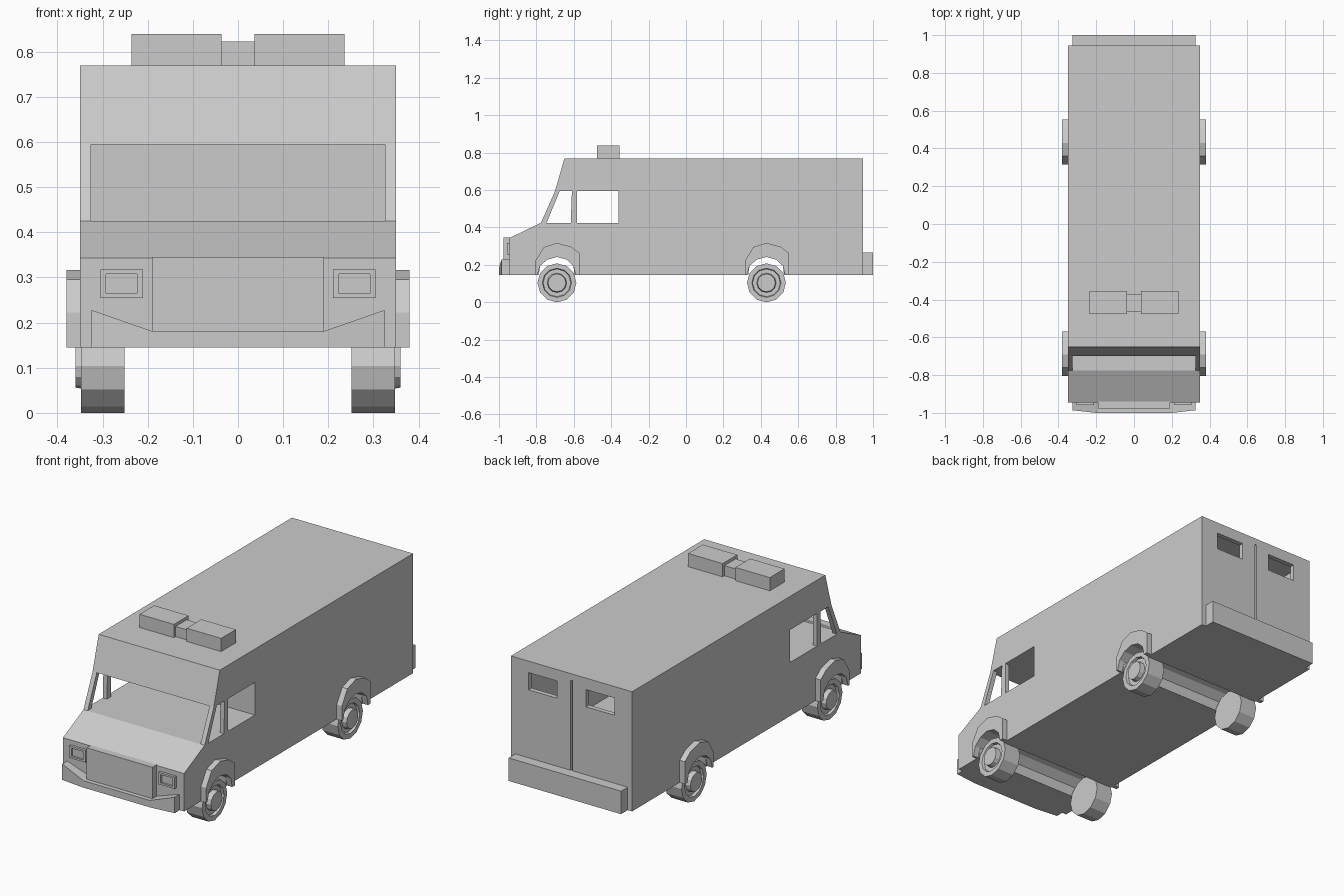
import bpy, bmesh, math

if "Cube" in bpy.data.objects:
    bpy.data.objects.remove(bpy.data.objects["Cube"])


def make_object(name, bm):
    bmesh.ops.recalc_face_normals(bm, faces=bm.faces)
    mesh = bpy.data.meshes.new(name)
    bm.to_mesh(mesh)
    bm.free()
    obj = bpy.data.objects.new(name, mesh)
    bpy.context.collection.objects.link(obj)
    return obj


def prism(name, pts, axis, a, b):
    """Extrude a 2D outline from a to b along the given axis."""
    def place(p, d):
        return {'X': (d, p[0], p[1]), 'Y': (p[0], d, p[1]), 'Z': (p[0], p[1], d)}[axis]
    bm = bmesh.new()
    face = bm.faces.new([bm.verts.new(place(p, a)) for p in pts])
    new = bmesh.ops.extrude_face_region(bm, geom=[face])['geom']
    step = [q - p for p, q in zip(place((0, 0), a), place((0, 0), b))]
    bmesh.ops.translate(bm, vec=step, verts=[v for v in new if isinstance(v, bmesh.types.BMVert)])
    if not any(f == face for f in bm.faces):
        bmesh.ops.holes_fill(bm, edges=bm.edges)
    return make_object(name, bm)


def box(name, x0, x1, y0, y1, z0, z1):
    return prism(name, [(x0, y0), (x1, y0), (x1, y1), (x0, y1)], 'Z', z0, z1)


def boolean(obj, cutter, op='DIFFERENCE'):
    cutter.hide_render = True
    mod = obj.modifiers.new("cut", 'BOOLEAN')
    mod.operation, mod.solver, mod.object = op, 'EXACT', cutter
    bpy.context.view_layer.objects.active = obj
    bpy.ops.object.modifier_apply(modifier=mod.name)
    bpy.data.objects.remove(cutter)


def lathe(name, profile, sides, cy, cz, side):
    """Closed solid turned about the x axis from (x, radius) pairs."""
    bm = bmesh.new()
    rings = []
    for x, r in profile:
        angles = [2 * math.pi * i / sides - math.pi / 2 for i in range(sides)]
        rings.append([bm.verts.new((side * x, cy + r * math.cos(t), cz + r * math.sin(t)))
                      for t in angles])
    for p, q in zip(rings, rings[1:]):
        for i in range(sides):
            j = (i + 1) % sides
            bm.faces.new((p[i], p[j], q[j], q[i]))
    bm.faces.new(rings[0])
    bm.faces.new(rings[-1])
    return make_object(name, bm)


# Van body from its side profile
body = prism("body", [(-.945, .145), (-.945, .343), (-.775, .425), (-.70, .595),
                      (-.65, .77), (.945, .77), (.945, .145)], 'X', -.35, .35)

# Cab space opening through the windscreen, and hollow cargo space
boolean(body, prism("cab_cut", [(-.775, .425), (-.90, .425), (-.90, .595), (-.36, .595),
                                (-.36, .425)], 'X', -.326, .326))
boolean(body, box("cargo_cut", -.326, .326, -.335, .92, .27, .745))

# Side windows
boolean(body, prism("quarter_window_cut", [(-.745, .425), (-.675, .595), (-.61, .595),
                                           (-.616, .425)], 'X', -.5, .5))
boolean(body, box("door_window_cut", -.5, .5, -.583, -.36, .425, .595))

# Rear door windows and the gap between the doors
for s in (-1, 1):
    a, b = sorted((s * .084, s * .248))
    boolean(body, box("rear_window_cut", a, b, .90, 1, .62, .71))
boolean(body, box("door_gap_cut", -.005, .005, .93, 1, .2, .735))

# Wheel wells, fender flares and wheels
outer = [(-.115, .145), (-.115, .222), (-.07, .295), (0, .317), (.075, .297),
         (.122, .262), (.122, .145)]
inner = [(.10, .145), (.088, .195), (.052, .228), (0, .242), (-.052, .228),
         (-.09, .195), (-.105, .145)]
for label, cy in (("front", -.69), ("rear", .43)):
    well = [(cy + y, z) for y, z in inner]
    well[0], well[-1] = (well[0][0], .10), (well[-1][0], .10)
    boolean(body, prism("wheel_well_cut", well, 'X', -.5, .5))
    arch = [(cy + y, z) for y, z in outer + inner]
    for s, side in ((1, "right"), (-1, "left")):
        prism(f"{label}_{side}_fender", arch, 'X', s * .345, s * .38)
        lathe(f"{label}_{side}_wheel",
              [(.252, .104), (.348, .104), (.348, .078), (.335, .074),
               (.335, .052), (.36, .048)], 12, cy, .104, s)

# Bumpers; the front one has raised, tapered ends
bumper = prism("front_bumper", [(-.325, .145), (-.325, .228), (-.19, .181), (.19, .181),
                                (.325, .228), (.325, .145)], 'Y', -1.1, -.94)
boolean(bumper, prism("bumper_plan", [(-.4, -.978), (-.2, -1), (.2, -1), (.4, -.978),
                                      (.4, -.942), (-.4, -.942)], 'Z', .1, .3), 'INTERSECT')
box("rear_bumper", -.325, .325, .94, 1, .145, .265)

# Grille panel and framed headlights
box("grille", -.19, .19, -.977, -.94, .178, .345)
for s, side in ((1, "right"), (-1, "left")):
    a, b = sorted((s * .211, s * .305))
    light = box(f"{side}_headlight", a, b, -.958, -.94, .255, .318)
    boolean(light, box("lens_cut", a + .013, b - .013, -1, -.948, .265, .308))

# Roof light bar
for s, side in ((1, "right"), (-1, "left")):
    a, b = sorted((s * .037, s * .236))
    box(f"{side}_roof_light", a, b, -.476, -.355, .765, .839)
box("roof_light_middle", -.045, .045, -.462, -.37, .765, .823)
